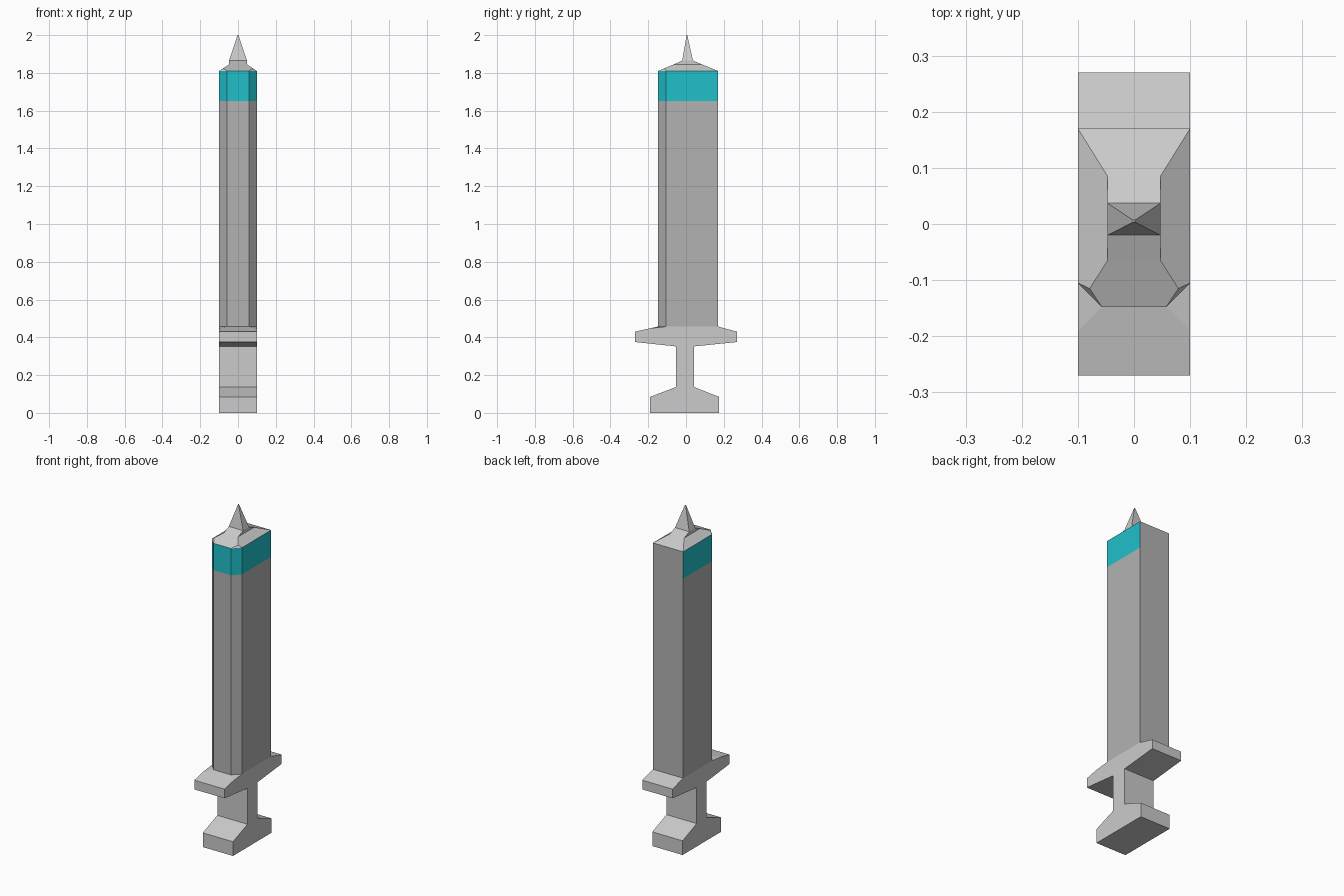
import bpy, bmesh

if "Cube" in bpy.data.objects:
    bpy.data.objects.remove(bpy.data.objects["Cube"])


def finish(name, bm, materials=()):
    bmesh.ops.recalc_face_normals(bm, faces=bm.faces)
    mesh = bpy.data.meshes.new(name)
    bm.to_mesh(mesh)
    bm.free()
    for m in materials:
        mesh.materials.append(m)
    obj = bpy.data.objects.new(name, mesh)
    bpy.context.collection.objects.link(obj)
    return obj


def material(name, rgb):
    m = bpy.data.materials.new(name)
    m.diffuse_color = (*rgb, 1)
    m.use_nodes = True
    m.node_tree.nodes["Principled BSDF"].inputs["Base Color"].default_value = m.diffuse_color
    return m


def bridge(bm, low, high):
    """Quads between two rings of equal length."""
    n = len(low)
    return [bm.faces.new((low[i], low[(i + 1) % n], high[(i + 1) % n], high[i]))
            for i in range(n)]


def ring(bm, outline, z):
    return [bm.verts.new((x, y, z)) for x, y in outline]


def rect(x, y0, y1):
    return [(-x, y0), (x, y0), (x, y1), (-x, y1)]


# Plunger and finger flange: one side profile (y, z) extruded across x
profile = [(-0.19, 0), (0.175, 0), (0.175, 0.085), (0.042, 0.137),
           (0.042, 0.352), (0.27, 0.375), (0.27, 0.43), (0.17, 0.457),
           (-0.148, 0.457), (-0.27, 0.43), (-0.27, 0.375), (-0.053, 0.352),
           (-0.053, 0.137), (-0.19, 0.085)]
bm = bmesh.new()
sides = [[bm.verts.new((x, y, z)) for y, z in profile] for x in (-0.1, 0.1)]
bridge(bm, *sides)
for s in sides:
    bm.faces.new(s)
# clipped corners under the barrel's front chamfers
bmesh.ops.bevel(bm, geom=[s[8] for s in sides], offset=0.043,
                offset_type='OFFSET', segments=1, profile=0.5, affect='VERTICES')
finish("plunger_and_flange", bm)

# Barrel with chamfered front corners and a coloured band on front and sides
outline = [(-0.057, -0.148), (0.057, -0.148), (0.1, -0.105),
           (0.1, 0.17), (-0.1, 0.17), (-0.1, -0.105)]
bm = bmesh.new()
rings = [ring(bm, outline, z) for z in (0.457, 1.65, 1.81)]
bridge(bm, rings[0], rings[1])
for i, f in enumerate(bridge(bm, rings[1], rings[2])):
    f.material_index = 0 if i == 3 else 1
finish("barrel", bm, (material("barrel_grey", (0.45, 0.45, 0.45)),
                      material("band_teal", (0.015, 0.53, 0.6))))

# Sloped shoulder, its front corners clipped to meet the chamfers
bm = bmesh.new()
fl, fr, r, br, bl, l = ring(bm, outline, 1.81)
cl, cr = (bm.verts.new((x, -0.115, 1.824)) for x in (-0.079, 0.079))
top = ring(bm, rect(0.047, -0.065, 0.085), 1.845)
for f in ((fl, fr, cr, top[1], top[0], cl), (fr, r, cr), (l, fl, cl),
          (r, br, top[2], top[1], cr), (br, bl, top[3], top[2]),
          (bl, l, cl, top[0], top[3])):
    bm.faces.new(f)
# Neck and needle
neck = ring(bm, rect(0.047, -0.02, 0.037), 1.865)
tip = ring(bm, rect(0.002, 0.003, 0.007), 2.0)
bridge(bm, top, neck)
bridge(bm, neck, tip)
bm.faces.new(tip)
finish("shoulder_and_needle", bm)
